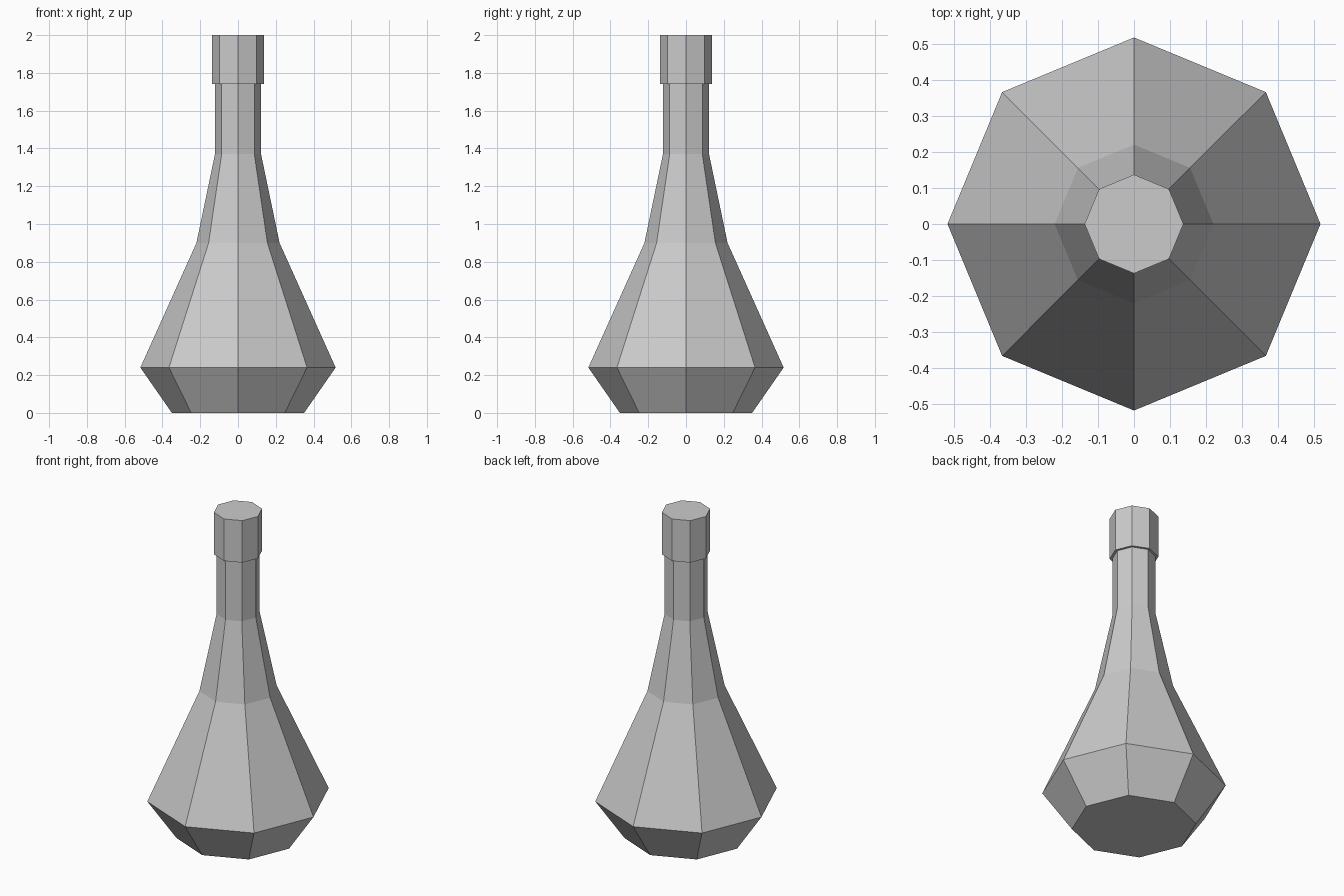
import bpy
import bmesh
from math import cos, sin, tau

SIDES = 8

cube = bpy.data.objects.get("Cube")
if cube:
    bpy.data.objects.remove(cube, do_unlink=True)


def make_material(name, colour):
    mat = bpy.data.materials.new(name)
    mat.use_nodes = True
    mat.diffuse_color = colour
    mat.node_tree.nodes["Principled BSDF"].inputs["Base Color"].default_value = colour
    return mat


def lathe(name, profile, mat):
    """Spin (radius, height) pairs into a closed, flat-faced octagonal solid."""
    bm = bmesh.new()
    rings = [[bm.verts.new((r * cos(tau * i / SIDES), r * sin(tau * i / SIDES), z))
              for i in range(SIDES)] for r, z in profile]
    for low, high in zip(rings, rings[1:]):
        for i in range(SIDES):
            j = (i + 1) % SIDES
            bm.faces.new((low[i], low[j], high[j], high[i]))
    bm.faces.new(rings[0][::-1])
    bm.faces.new(rings[-1])
    mesh = bpy.data.meshes.new(name)
    bm.to_mesh(mesh)
    bm.free()
    mesh.materials.append(mat)
    obj = bpy.data.objects.new(name, mesh)
    bpy.context.collection.objects.link(obj)
    return obj


grey = make_material("light grey", (0.6, 0.6, 0.6, 1))

# Flask body: tapered foot, wide belly, shoulder and straight neck
lathe("bottle_body", [(0.35, 0), (0.517, 0.24), (0.22, 0.9), (0.122, 1.37), (0.122, 1.74)], grey)

# Stopper collar on the neck
lathe("bottle_cap", [(0.137, 1.74), (0.137, 2.0)], grey)
